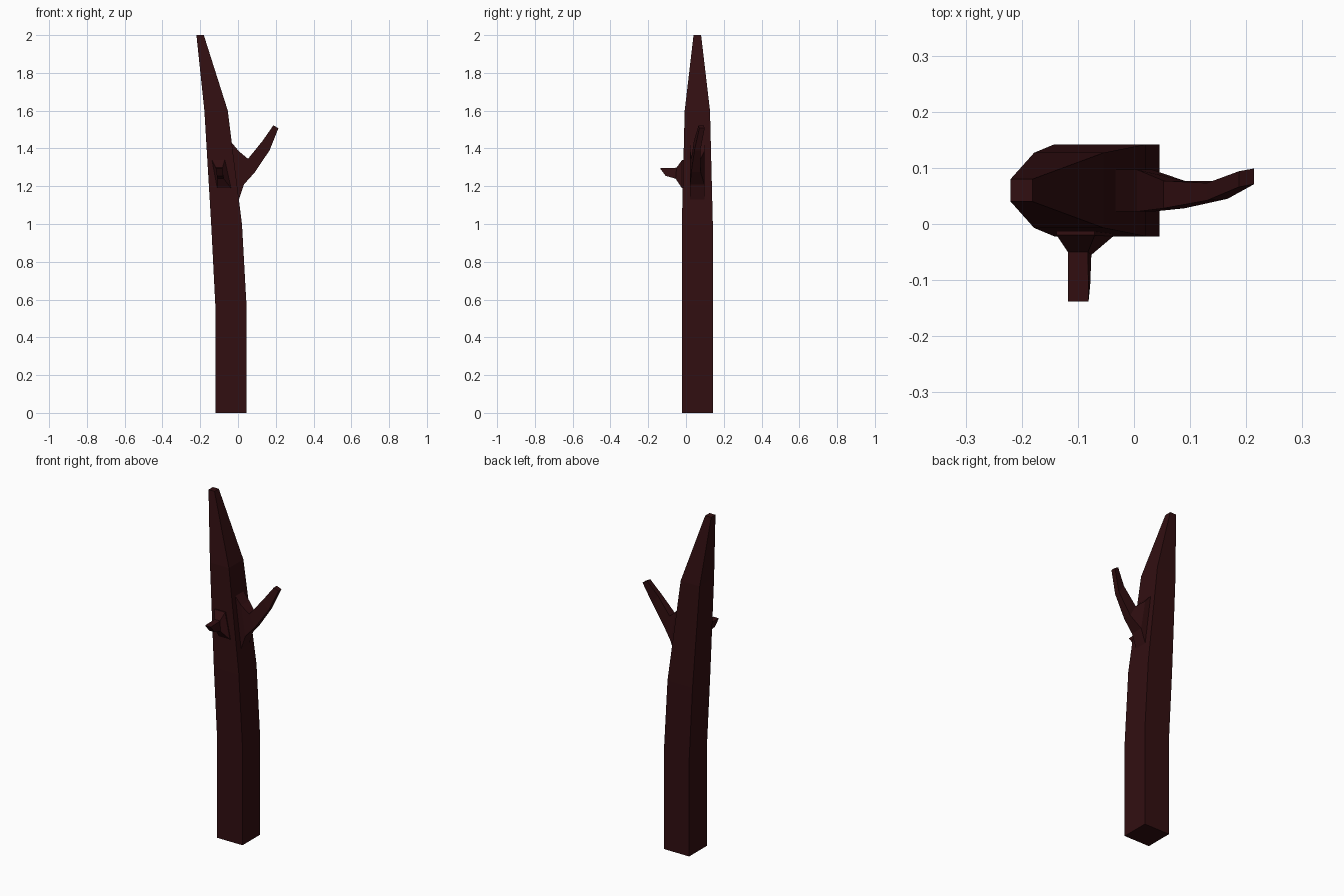
import bpy

if "Cube" in bpy.data.objects:
    bpy.data.objects.remove(bpy.data.objects["Cube"])

bark = bpy.data.materials.new("dark reddish bark")
bark.diffuse_color = (0.031, 0.0045, 0.0055, 1)
bark.use_nodes = True
bark.node_tree.nodes["Principled BSDF"].inputs["Base Color"].default_value = bark.diffuse_color


def loft(name, rings):
    """Join four-cornered rings into a closed, flat-faced solid."""
    verts = [p for r in rings for p in r]
    faces = [(0, 3, 2, 1), tuple(len(verts) - 4 + i for i in range(4))]
    for k in range(len(rings) - 1):
        for i in range(4):
            a, b = 4 * k + i, 4 * k + (i + 1) % 4
            faces.append((a, b, b + 4, a + 4))
    me = bpy.data.meshes.new(name)
    me.from_pydata(verts, [], faces)
    me.materials.append(bark)
    ob = bpy.data.objects.new(name, me)
    bpy.context.collection.objects.link(ob)
    bpy.context.view_layer.objects.active = ob
    ob.select_set(True)
    bpy.ops.object.mode_set(mode='EDIT')
    bpy.ops.mesh.select_all(action='SELECT')
    bpy.ops.mesh.normals_make_consistent(inside=False)
    bpy.ops.object.mode_set(mode='OBJECT')
    ob.select_set(False)


# Leaning square trunk: z, x range, y range
trunk = [(0, -0.12, 0.045, -0.022, 0.142),
         (0.57, -0.12, 0.045, -0.022, 0.142),
         (1.0, -0.142, 0.021, -0.022, 0.142),
         (1.6, -0.178, -0.054, -0.007, 0.127),
         (2.0, -0.22, -0.181, 0.04, 0.08)]
loft("trunk", [[(a, c, z), (b, c, z), (b, d, z), (a, d, z)]
               for z, a, b, c, d in trunk])

# Side branch: upper x z, lower x z, y range, y twist of the lower edge
branch = [(-0.06, 1.43, -0.03, 1.13, 0.022, 0.097, 0),
          (-0.033, 1.43, 0.005, 1.13, 0.022, 0.097, 0),
          (0.005, 1.385, 0.032, 1.21, 0.022, 0.097, 0),
          (0.053, 1.345, 0.09, 1.275, 0.028, 0.077, 0),
          (0.13, 1.44, 0.167, 1.39, 0.042, 0.073, 0.003),
          (0.187, 1.522, 0.214, 1.507, 0.066, 0.094, 0.005)]
loft("side_branch", [[(ux, c, uz), (ux, d, uz), (lx, d + t, lz), (lx, c + t, lz)]
                     for ux, uz, lx, lz, c, d, t in branch])

# Broken stub on the front: upper y z, lower y z, upper x range, lower x range
stub = [(0.0, 1.34, 0.0, 1.19, -0.138, -0.07, -0.11, -0.037),
        (-0.02, 1.34, -0.022, 1.19, -0.138, -0.07, -0.11, -0.037),
        (-0.05, 1.298, -0.055, 1.24, -0.118, -0.082, -0.108, -0.076),
        (-0.138, 1.295, -0.108, 1.255, -0.118, -0.081, -0.112, -0.078)]
loft("front_stub", [[(a, uy, uz), (b, uy, uz), (d, ly, lz), (c, ly, lz)]
                    for uy, uz, ly, lz, a, b, c, d in stub])
